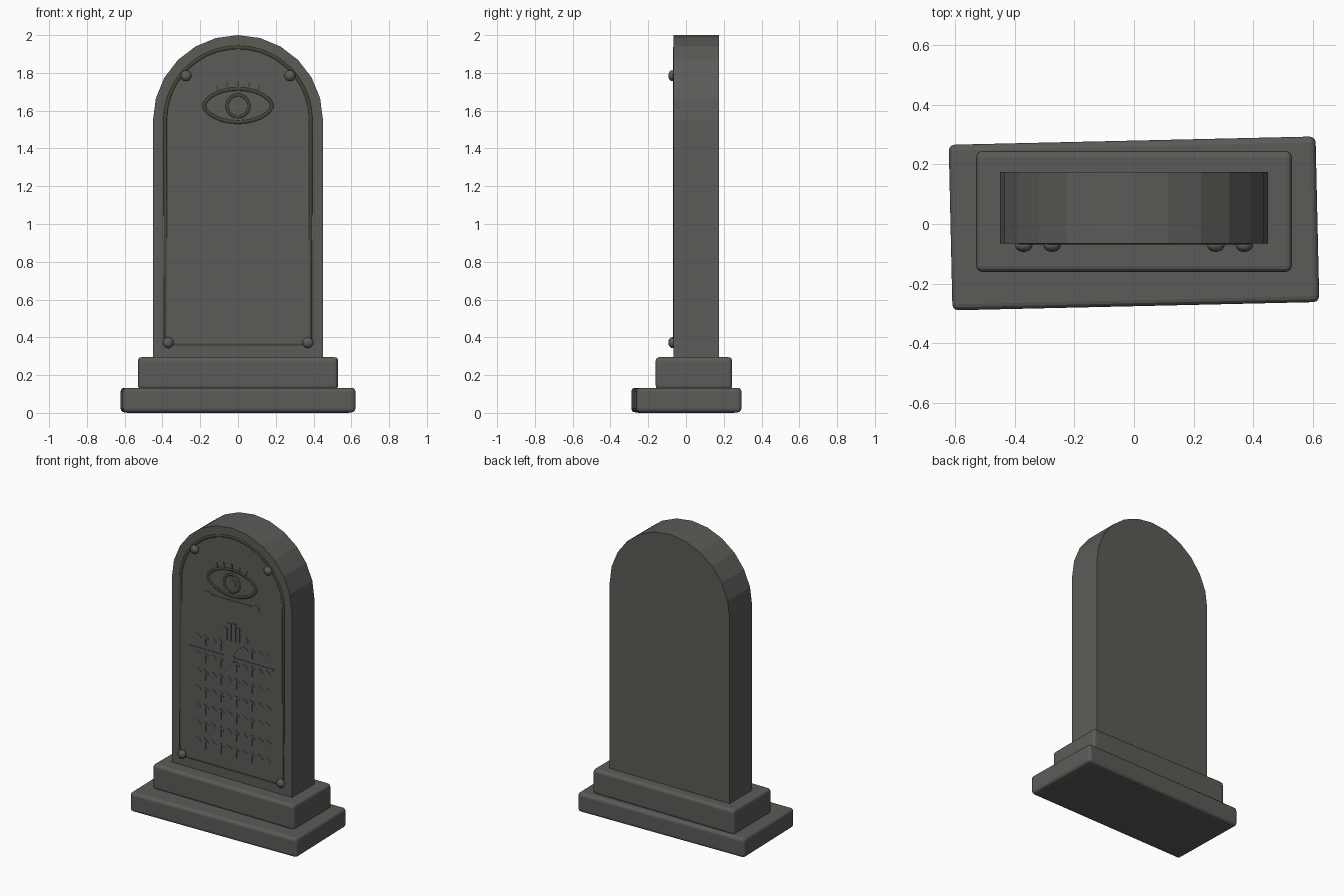
import bpy, bmesh, math
from mathutils import Vector

cube = bpy.data.objects.get("Cube")
if cube:
    bpy.data.objects.remove(cube, do_unlink=True)

FRONT, BACK = -0.065, 0.175


def material(name, rgb):
    m = bpy.data.materials.new(name)
    m.use_nodes = True
    m.diffuse_color = (*rgb, 1)
    bsdf = next(n for n in m.node_tree.nodes if n.type == "BSDF_PRINCIPLED")
    bsdf.inputs["Base Color"].default_value = (*rgb, 1)
    bsdf.inputs["Roughness"].default_value = 0.9
    return m


stone = material("weathered stone", (0.105, 0.105, 0.095))
dark = material("dark mossy stone", (0.06, 0.06, 0.038))


def add(name, bm, mat):
    bmesh.ops.recalc_face_normals(bm, faces=bm.faces)
    mesh = bpy.data.meshes.new(name)
    bm.to_mesh(mesh)
    bm.free()
    mesh.materials.append(mat)
    ob = bpy.data.objects.new(name, mesh)
    bpy.context.scene.collection.objects.link(ob)
    return ob


def arc(cx, cz, rx, rz, start, end, n):
    """Points on an ellipse in the front plane, angles in degrees."""
    angles = [math.radians(start + (end - start) * i / n) for i in range(n + 1)]
    return [(cx + rx * math.cos(a), cz + rz * math.sin(a)) for a in angles]


def prism(bm, points, y0, y1):
    """Extrude a front-plane outline from y0 to y1."""
    face = bm.faces.new([bm.verts.new((x, y0, z)) for x, z in points])
    moved = bmesh.ops.extrude_face_region(bm, geom=[face])["geom"]
    bmesh.ops.translate(bm, vec=(0, y1 - y0, 0),
                        verts=[v for v in moved if isinstance(v, bmesh.types.BMVert)])


def stroke(bm, a, b, width, depth):
    """Thin straight bar between two points on the front face."""
    a, b = Vector(a), Vector(b)
    d = (b - a).normalized() * width / 2
    n = Vector((-d.y, d.x))
    prism(bm, [a + n, a - n, b - n, b + n], FRONT + 0.005, FRONT - depth)


def plate(name, points, depth=0.004):
    bm = bmesh.new()
    prism(bm, points, FRONT + 0.005, FRONT - depth)
    return add(name, bm, stone)


def cord(name, points, radius=0.013, closed=True):
    """Round strand mostly sunk into the front face."""
    curve = bpy.data.curves.new(name, "CURVE")
    curve.dimensions = "3D"
    curve.bevel_depth, curve.bevel_resolution = radius, 2
    spline = curve.splines.new("POLY")
    spline.points.add(len(points) - 1)
    for p, (x, z) in zip(spline.points, points):
        p.co = (x, FRONT + radius * 0.7, z, 1)
    spline.use_cyclic_u = closed
    temp = bpy.data.objects.new(name + " path", curve)
    bpy.context.scene.collection.objects.link(temp)
    bpy.context.view_layer.update()
    mesh = bpy.data.meshes.new_from_object(
        temp.evaluated_get(bpy.context.evaluated_depsgraph_get()))
    bpy.data.objects.remove(temp, do_unlink=True)
    mesh.name = name
    mesh.materials.clear()
    mesh.materials.append(dark)
    bpy.context.scene.collection.objects.link(bpy.data.objects.new(name, mesh))


def block(name, size, centre, turn=0):
    bm = bmesh.new()
    bmesh.ops.create_cube(bm, size=1)
    bmesh.ops.scale(bm, vec=size, verts=bm.verts)
    bmesh.ops.bevel(bm, geom=bm.edges[:], offset=0.02, segments=3,
                    profile=0.5, affect="EDGES")
    ob = add(name, bm, stone)
    ob.location = centre
    ob.rotation_euler.z = math.radians(turn)


# Stepped base, the lower stone slightly askew
block("lower_base", (1.232, 0.556, 0.13), (0, 0.002, 0.065 + 0.003), 1.3)
block("lower_base_footing", (1.2, 0.52, 0.06), (0, 0.002, 0.03), 1.3)
block("upper_base", (1.06, 0.405, 0.17), (0, 0.042, 0.21))

# Arched slab
bm = bmesh.new()
prism(bm, [(-0.45, 0.28), (0.45, 0.28)] + arc(0, 1.55, 0.45, 0.45, 0, 180, 12),
      FRONT, BACK)
add("slab", bm, stone)

# Border following the arch
cord("border", [(-0.385, 0.362), (0.385, 0.362)]
     + arc(0, 1.55, 0.385, 0.385, 0, 180, 32))

# Four studs at the border corners
for side, label in ((-1, "right"), (1, "left")):
    for x, z, place in ((0.275, 1.785, "upper"), (0.37, 0.372, "lower")):
        bm = bmesh.new()
        bmesh.ops.create_uvsphere(bm, u_segments=12, v_segments=8, radius=0.029)
        stud = add(f"{place}_{label}_stud", bm, stone)
        stud.scale.z = 0.75
        stud.rotation_euler.x = math.pi / 2
        stud.location = (side * x, FRONT - 0.007, z)
        stud.data.shade_smooth()

# Eye: pointed lids, iris ring, pupil and lashes
lids = [(0.18 * math.cos(t), 1.627 + 0.088 * math.sin(t) * abs(math.sin(t)) ** 0.2)
        for t in (math.tau * i / 40 for i in range(40))]
cord("eye_lids", lids)
cord("iris", arc(0, 1.625, 0.058, 0.058, 0, 345, 23), 0.011)
plate("pupil", arc(0, 1.625, 0.03, 0.03, 0, 342, 19))
bm = bmesh.new()
for deg in (50, 70, 90, 110, 130):
    t = math.radians(deg)
    base = Vector((0.15 * math.cos(t), 1.627 + 0.085 * math.sin(t)))
    stroke(bm, base, base + Vector((0.03 * math.cos(t), 0.042)), 0.009, 0.003)
add("lashes", bm, dark)

# Bar with round ends under the eye
plate("round_ended_bar",
      arc(0.178, 1.495, 0.031, 0.031, -150, 150, 16)
      + arc(-0.178, 1.495, 0.031, 0.031, 30, 330, 16))

# Open hand above a tapering wrist
plate("hand", [(-0.02, 1.07), (0.015, 1.09), (0.025, 1.16), (0.06, 1.2),
               (0.115, 1.285), (0.125, 1.27), (0.115, 1.25), (0.06, 1.17),
               (0.04, 1.14), (0.03, 1.07), (0, 1.06)][:1]
      + [(0.015, 1.09), (0.022, 1.16), (0.06, 1.2), (0.115, 1.25), (0.125, 1.27),
         (0.108, 1.288), (0.058, 1.235), (-0.055, 1.235), (-0.06, 1.2),
         (-0.05, 1.1)])
for i, top in enumerate((1.315, 1.352, 1.355, 1.335)):
    x = -0.063 + i * 0.032
    plate(f"finger_{i + 1}", [(x, 1.225), (x + 0.028, 1.225),
                              (x + 0.028, top), (x, top)])

# Divider line
bm = bmesh.new()
stroke(bm, (-0.315, 1.12), (0.315, 1.12), 0.012, 0.0035)
add("divider", bm, stone)

# Rows of abstract notches, left clear where the hand is
bm = bmesh.new()
for row in range(7):
    z = 1.185 - row * 0.117
    for col in range(10):
        if row == 0 and col in (4, 5):
            continue
        x = -0.26 + col * 0.058
        stroke(bm, (x, z - 0.035), (x, z + 0.035), 0.013, 0.0025)
        stroke(bm, (x, z + 0.03), (x + 0.026, z + 0.012), 0.012, 0.003)
add("notch_rows", bm, stone)
